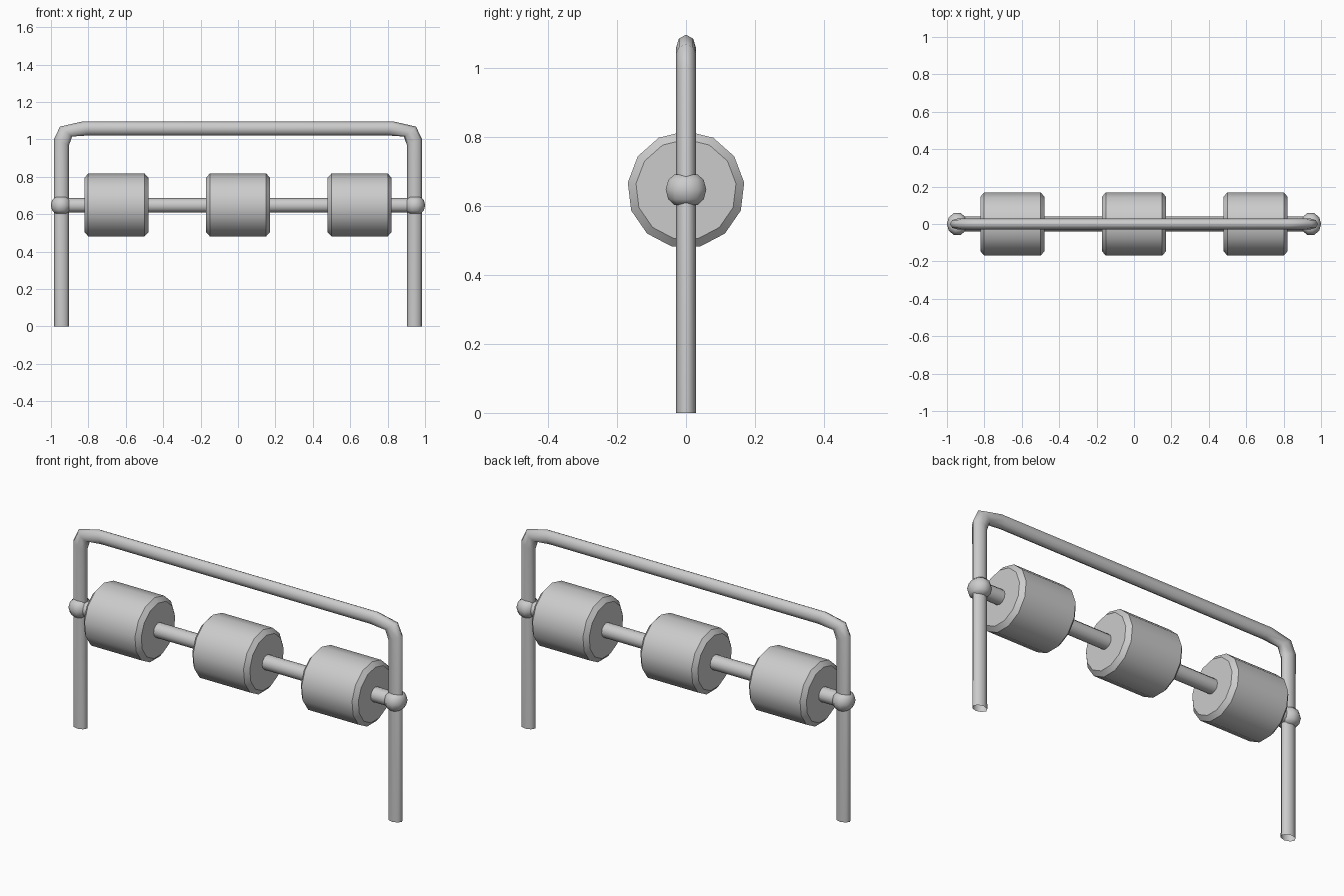
import bpy
import bmesh
from math import sin, cos, pi, radians
from mathutils import Vector

if "Cube" in bpy.data.objects:
    bpy.data.objects.remove(bpy.data.objects["Cube"])


def loft(name, rings, cap=True, angle=40):
    """Skin a list of closed rings into one mesh object."""
    bm = bmesh.new()
    loops = [[bm.verts.new(p) for p in ring] for ring in rings]
    n = len(loops[0])
    for a, b in zip(loops, loops[1:]):
        for i in range(n):
            j = (i + 1) % n
            bm.faces.new((a[i], a[j], b[j], b[i]))
    if cap:
        bm.faces.new(loops[0][::-1])
        bm.faces.new(loops[-1])
    bmesh.ops.recalc_face_normals(bm, faces=bm.faces)
    me = bpy.data.meshes.new(name)
    bm.to_mesh(me)
    bm.free()
    ob = bpy.data.objects.new(name, me)
    bpy.context.collection.objects.link(ob)
    me.shade_smooth()
    me.set_sharp_from_angle(angle=radians(angle))
    return ob


def x_ring(x, r, sides, z=0.647):
    """Ring around the axle, with one vertex at the top."""
    return [(x, r * sin(2 * pi * i / sides), z + r * cos(2 * pi * i / sides))
            for i in range(sides)]


# Bent tube frame: (outer point, inner point) sections in the xz plane
half = [((-.983, 0), (-.903, 0)),
        ((-.984, 1.0), (-.903, .97)),
        ((-.952, 1.068), (-.887, 1.015)),
        ((-.83, 1.096), (-.80, 1.021))]
sections = half + [((-o[0], o[1]), (-i[0], i[1])) for o, i in reversed(half)]
rings = []
for o, i in sections:
    o, i = Vector((o[0], 0, o[1])), Vector((i[0], 0, i[1]))
    mid, arm = (o + i) / 2, (o - i) / 2
    rings.append([mid + arm * cos(k * pi / 4) + Vector((0, .029 * sin(k * pi / 4), 0))
                  for k in range(8)])
loft("frame", rings, cap=False, angle=60)

# Axle
loft("axle", [x_ring(-.945, .039, 12), x_ring(.945, .039, 12)])

# Three bevelled rollers
for label, cx in (("left", -.65), ("middle", 0), ("right", .65)):
    loft("roller_" + label,
         [x_ring(cx + dx, r, 13) for dx, r in
          ((-.172, .146), (-.151, .17), (.151, .17), (.172, .146))], angle=32)

# Rounded collars on the legs
for label, s in (("left", -1), ("right", 1)):
    loft("collar_" + label,
         [[(s * .945 + .9 * r * cos(k * pi / 5), r * sin(k * pi / 5), .647 + dz)
           for k in range(10)]
          for dz, r in ((-.044, .036), (-.028, .054), (0, .062), (.028, .054), (.044, .036))],
         angle=60)
